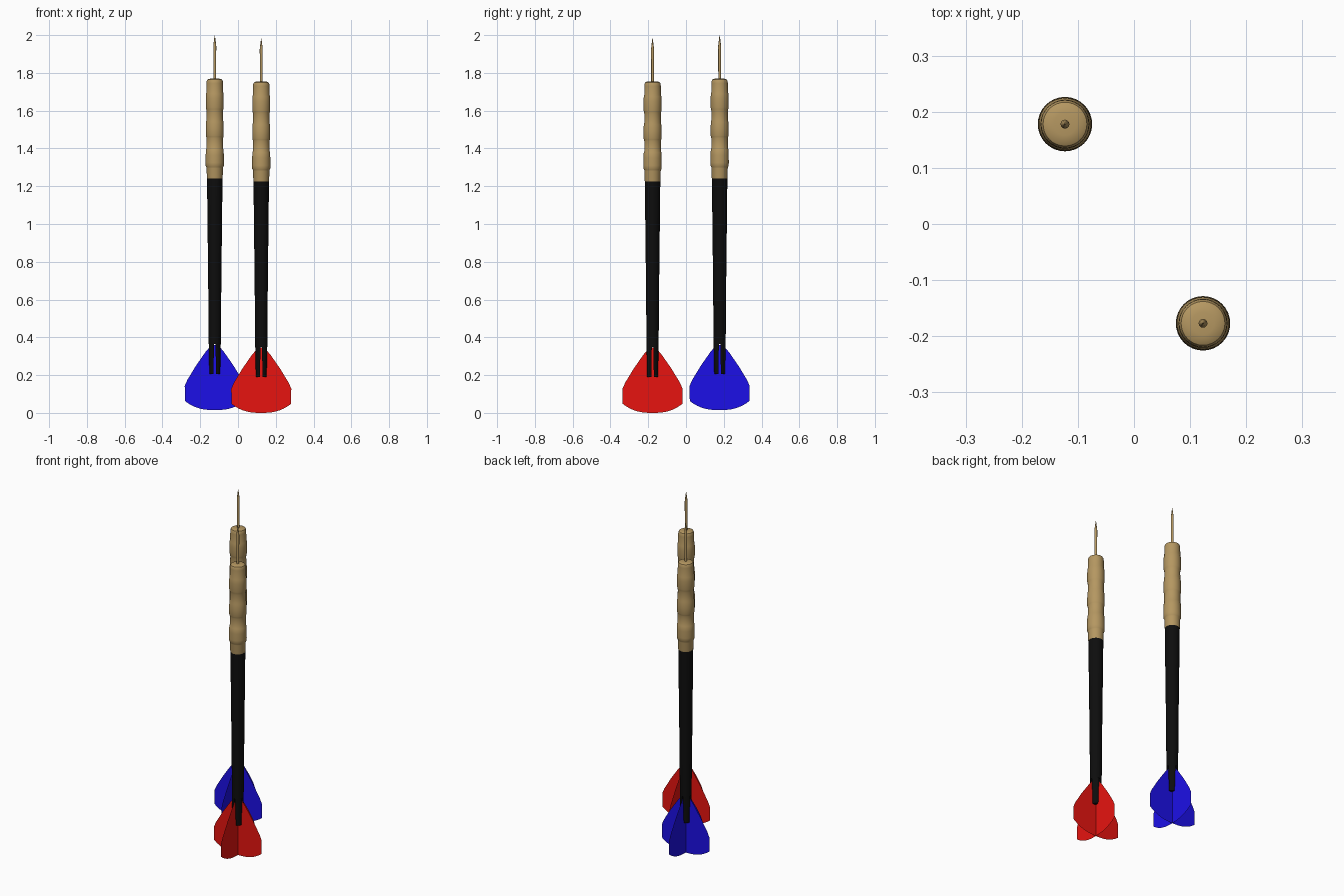
import bpy, bmesh
from math import sin, cos, pi, radians

if "Cube" in bpy.data.objects:
    bpy.data.objects.remove(bpy.data.objects["Cube"])


def material(name, rgb):
    m = bpy.data.materials.new(name)
    m.diffuse_color = (*rgb, 1)
    m.use_nodes = True
    m.node_tree.nodes["Principled BSDF"].inputs["Base Color"].default_value = m.diffuse_color
    return m


def make(name, bm, mat, loc, smooth=35):
    me = bpy.data.meshes.new(name)
    bm.to_mesh(me)
    bm.free()
    ob = bpy.data.objects.new(name, me)
    bpy.context.collection.objects.link(ob)
    ob.location = loc
    me.materials.append(mat)
    bpy.ops.object.select_all(action='DESELECT')
    ob.select_set(True)
    bpy.context.view_layer.objects.active = ob
    bpy.ops.object.shade_smooth_by_angle(angle=radians(smooth))
    return ob


def loft(bm, rings):
    # skin closed rings of points and cap both ends
    vs = [[bm.verts.new(p) for p in r] for r in rings]
    n = len(vs[0])
    for a, b in zip(vs, vs[1:]):
        for i in range(n):
            j = (i + 1) % n
            bm.faces.new((a[i], a[j], b[j], b[i]))
    bm.faces.new(vs[0][::-1])
    bm.faces.new(vs[-1])


def lathe(profile, n=32):
    bm = bmesh.new()
    loft(bm, [[(r * cos(2 * pi * i / n), r * sin(2 * pi * i / n), z)
               for i in range(n)] for r, z in profile])
    return bm


def prongs():
    # four quarter-round fingers gripping the flights
    bm = bmesh.new()
    for q in range(4):
        rings = []
        for r, z, gap in ((0.029, 0.19, 0.007), (0.032, 0.35, 0.004)):
            a0 = gap / r
            arc = [a0 + (pi / 2 - 2 * a0) * k / 6 for k in range(7)]
            pts = [(gap, gap)] + [(r * cos(a), r * sin(a)) for a in arc]
            c, s = cos(q * pi / 2), sin(q * pi / 2)
            rings.append([(x * c - y * s, x * s + y * c, z) for x, y in pts])
        loft(bm, rings)
    return bm


def flights():
    # two crossed thin vanes with rounded tail edge
    half = [(0.158, 0.048), (0.159, 0.128), (0.145, 0.16), (0.10, 0.234),
            (0.05, 0.306), (0.024, 0.337), (0.010, 0.345)]
    tail = [(0.158 * k / 8, 0.048 * (1 - (1 - (k / 8) ** 2.6))) for k in range(8)]
    side = tail + half
    outline = side + [(-x, z) for x, z in side[:0:-1]]
    bm = bmesh.new()
    bm.faces.new([bm.verts.new((x, 0, z)) for x, z in outline])
    bm.faces.new([bm.verts.new((0, x, z)) for x, z in outline])
    return bm


brass = material("brass", (0.46, 0.31, 0.12))
black = material("black", (0.004, 0.004, 0.004))

POINT = [(0.007, 1.73), (0.0075, 1.85), (0.008, 1.925), (0.005, 1.952), (0.0008, 1.983)]
BARREL = [(0.036, 1.221), (0.0405, 1.224), (0.042, 1.231), (0.043, 1.28),
          (0.0445, 1.287), (0.048, 1.293), (0.0485, 1.31), (0.048, 1.35),
          (0.0465, 1.38), (0.044, 1.385), (0.044, 1.44), (0.0455, 1.447),
          (0.0475, 1.453), (0.0475, 1.49), (0.0465, 1.525), (0.044, 1.535),
          (0.0435, 1.583), (0.0455, 1.593), (0.0475, 1.602), (0.0475, 1.65),
          (0.0465, 1.675), (0.044, 1.683), (0.0435, 1.73), (0.0425, 1.741),
          (0.039, 1.749), (0.032, 1.753), (0.02, 1.755)]
SHAFT = [(0.032, 0.35), (0.035, 0.70), (0.0385, 1.0), (0.041, 1.225)]

darts = (("blue", (0.012, 0.005, 0.80), (-0.123, 0.178, 0.015)),
         ("red", (0.80, 0.007, 0.005), (0.123, -0.177, 0.0)))

for name, rgb, loc in darts:
    make(name + "_point", lathe(POINT, 12), brass, loc)
    make(name + "_barrel", lathe(BARREL), brass, loc)
    make(name + "_shaft", lathe(SHAFT, 24), black, loc)
    make(name + "_shaft_prongs", prongs(), black, loc)
    make(name + "_flights", flights(), material(name, rgb), loc)
